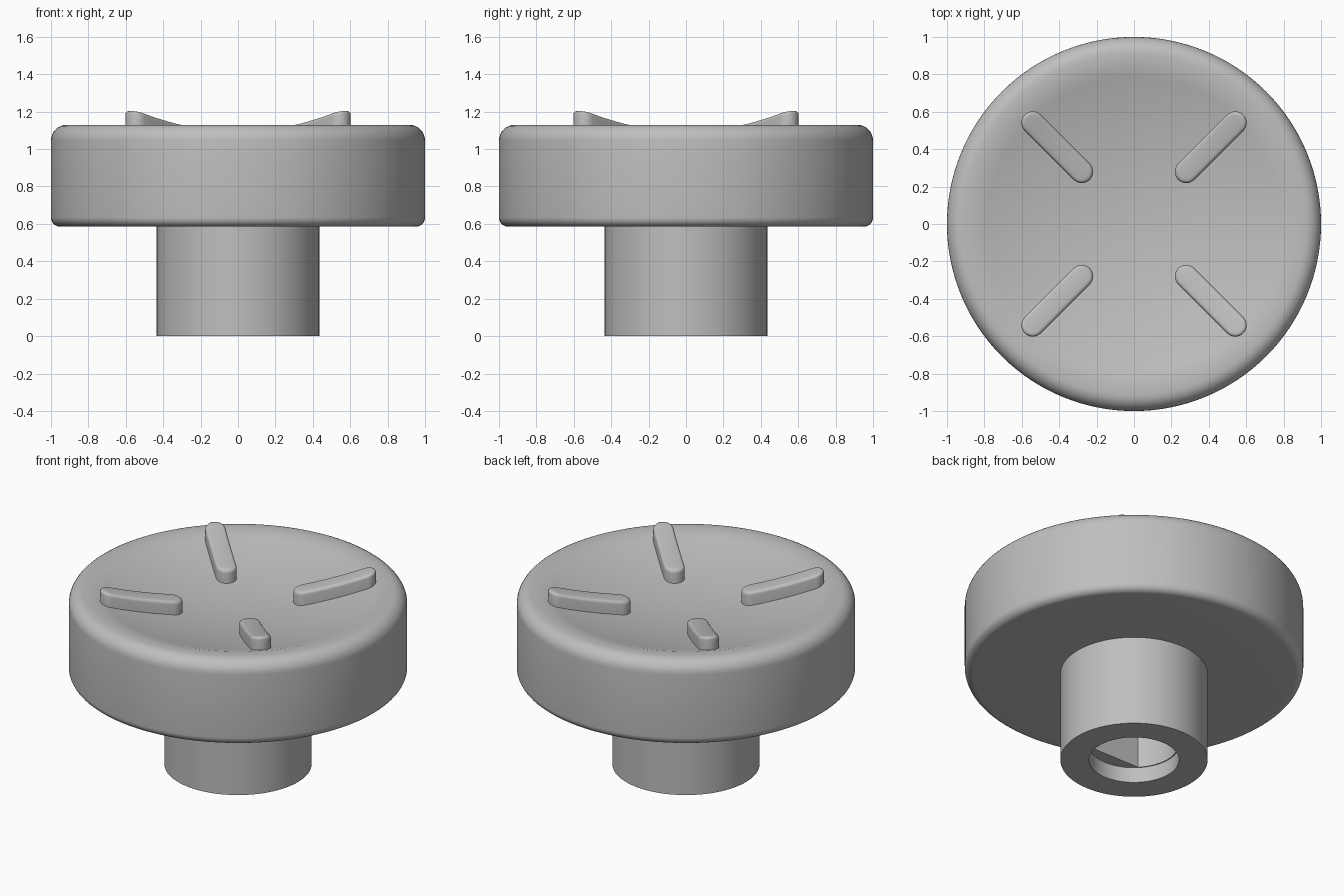
import bpy, bmesh, math

if "Cube" in bpy.data.objects:
    bpy.data.objects.remove(bpy.data.objects["Cube"])

SEG = 128
RIM_R, RIM_Z, DISH_R = 0.85, 1.13, 2.87

grey = bpy.data.materials.new("grey")
grey.diffuse_color = (0.52, 0.52, 0.52, 1)
grey.use_nodes = True
grey.node_tree.nodes["Principled BSDF"].inputs["Base Color"].default_value = grey.diffuse_color


def dish(r):
    """Height of the hollow top at radius r."""
    return RIM_Z - (RIM_R ** 2 - r ** 2) / (2 * DISH_R)


def arc(cx, cz, r, a0, a1, n=8):
    steps = [math.radians(a0 + (a1 - a0) * i / n) for i in range(n + 1)]
    return [(cx + r * math.cos(a), cz + r * math.sin(a)) for a in steps]


def loft(name, rings, cap):
    """Join equal closed rings; cap(bm, ring) closes the last one."""
    bm = bmesh.new()
    rows = [[bm.verts.new(p) for p in ring] for ring in rings]
    for a, b in zip(rows, rows[1:]):
        n = len(a)
        for i in range(n):
            j = (i + 1) % n
            bm.faces.new((a[i], a[j], b[j], b[i]))
    cap(bm, rows)
    bmesh.ops.recalc_face_normals(bm, faces=bm.faces)
    me = bpy.data.meshes.new(name)
    bm.to_mesh(me)
    bm.free()
    me.materials.append(grey)
    ob = bpy.data.objects.new(name, me)
    bpy.context.collection.objects.link(ob)
    bpy.ops.object.select_all(action='DESELECT')
    ob.select_set(True)
    bpy.context.view_layer.objects.active = ob
    bpy.ops.object.shade_smooth_by_angle(angle=math.radians(30))
    return ob


def ring(r, z, flat=None):
    """Circle at height z, cut straight at y = flat for the D-shaped bore."""
    pts = []
    for i in range(SEG):
        a = 2 * math.pi * i / SEG
        y = r * math.sin(a)
        pts.append((r * math.cos(a), y if flat is None else max(y, flat), z))
    return pts


# Knob: dish, rounded rim, side, underside, stem and stepped bore in one turned shape
dish_profile = [(RIM_R * i / 14, dish(RIM_R * i / 14)) for i in range(1, 15)]
profile = dish_profile
profile += arc(0.915, 1.045, 0.085, 90, 0)
profile += arc(0.95, 0.635, 0.05, 0, -90)
profile += [(0.435, 0.585), (0.435, 0), (0.266, 0), (0.266, 0.1)]
rings = [ring(r, z) for r, z in profile]
BORE = 0.26
FLAT = -BORE * math.sin(math.pi / 4)
rings += [ring(BORE, 0.1, FLAT), ring(BORE, 0.585, FLAT)]


def cap_knob(bm, rows):
    bm.faces.new(rows[-1])
    centre = bm.verts.new((0, 0, dish(0)))
    top = rows[0]
    for i in range(SEG):
        bm.faces.new((top[i], top[(i + 1) % SEG], centre))


loft("knob_body", rings, cap_knob)


# Grip ribs: rounded bars that follow the dish
def stadium(w):
    """Outline along +x, mirrored about the bar axis, starting at the outer tip."""
    inner, outer = 0.395, 0.765
    half = arc(outer, 0, w, 0, 90) + \
        [(outer + (inner - outer) * i / 8, w) for i in range(1, 8)] + \
        arc(inner, 0, w, 90, 180)
    return half + [(x, -y) for x, y in reversed(half[1:-1])]


def cap_rib(bm, rows):
    top = rows[-1]
    n = len(top)
    bm.faces.new((top[0], top[1], top[-1]))
    for i in range(1, n // 2 - 1):
        bm.faces.new((top[i], top[i + 1], top[n - i - 1], top[n - i]))
    h = n // 2
    bm.faces.new((top[h - 1], top[h], top[h + 1]))


W, H, F = 0.061, 0.086, 0.02
sections = [(W, -0.03)] + arc(W - F, H - F, F, 0, 90, 4)
for k in range(4):
    a = math.radians(45 + 90 * k)
    c, s = math.cos(a), math.sin(a)
    rib = [[(x * c - y * s, x * s + y * c, dish(math.hypot(x, y)) + h)
            for x, y in stadium(w)] for w, h in sections]
    loft(f"grip_rib_{k + 1}", rib, cap_rib)
